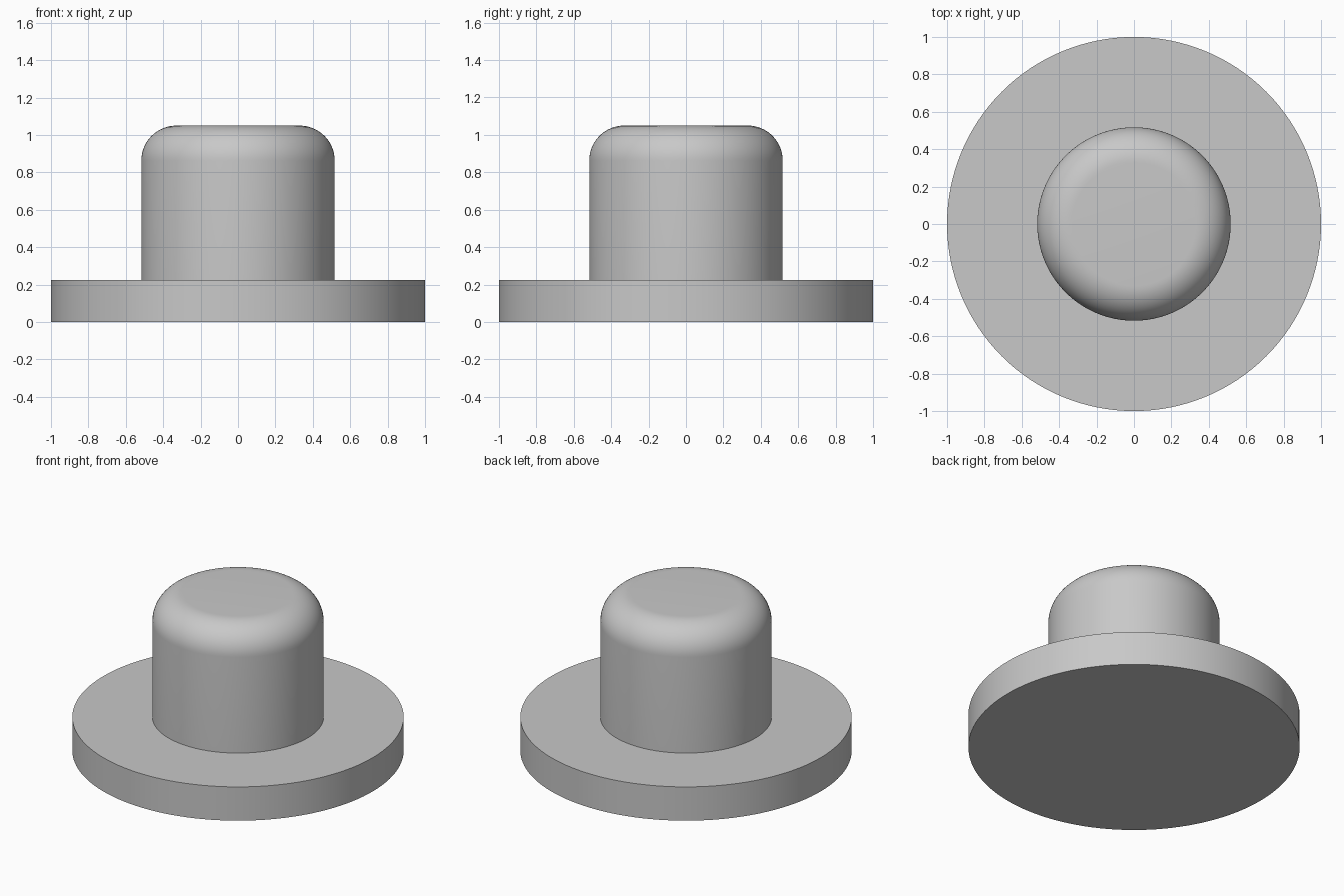
import bpy
import bmesh
from math import sin, cos, pi, radians

cube = bpy.data.objects.get("Cube")
if cube:
    bpy.data.objects.remove(cube, do_unlink=True)

SEGMENTS = 128

grey = bpy.data.materials.new("light_grey")
grey.use_nodes = True
colour = (0.58, 0.58, 0.58, 1)
grey.diffuse_color = colour
grey.node_tree.nodes["Principled BSDF"].inputs["Base Color"].default_value = colour


def lathe(name, profile):
    """Revolve an (r, z) profile, listed bottom to top, and cap its ends."""
    bm = bmesh.new()
    rings = []
    for r, z in profile:
        angles = [2 * pi * i / SEGMENTS for i in range(SEGMENTS)]
        rings.append([bm.verts.new((r * cos(a), r * sin(a), z)) for a in angles])
    for low, high in zip(rings, rings[1:]):
        for i in range(SEGMENTS):
            j = (i + 1) % SEGMENTS
            bm.faces.new((low[i], low[j], high[j], high[i]))
    bm.faces.new(rings[0][::-1])
    bm.faces.new(rings[-1])
    mesh = bpy.data.meshes.new(name)
    bm.to_mesh(mesh)
    bm.free()
    mesh.materials.append(grey)
    obj = bpy.data.objects.new(name, mesh)
    bpy.context.collection.objects.link(obj)
    bpy.ops.object.select_all(action="DESELECT")
    obj.select_set(True)
    bpy.context.view_layer.objects.active = obj
    bpy.ops.object.shade_smooth_by_angle(angle=radians(30))
    return obj


# One solid: flat round flange, straight post, rounded top rim
FLANGE_R, FLANGE_H = 1.0, 0.225
POST_R, TOP, FILLET = 0.517, 1.05, 0.187
STEPS = 16
rim = [(POST_R - FILLET + FILLET * cos(pi / 2 * k / STEPS),
        TOP - FILLET + FILLET * sin(pi / 2 * k / STEPS)) for k in range(STEPS + 1)]
lathe("flanged_plug", [(FLANGE_R, 0), (FLANGE_R, FLANGE_H), (POST_R, FLANGE_H)] + rim)
